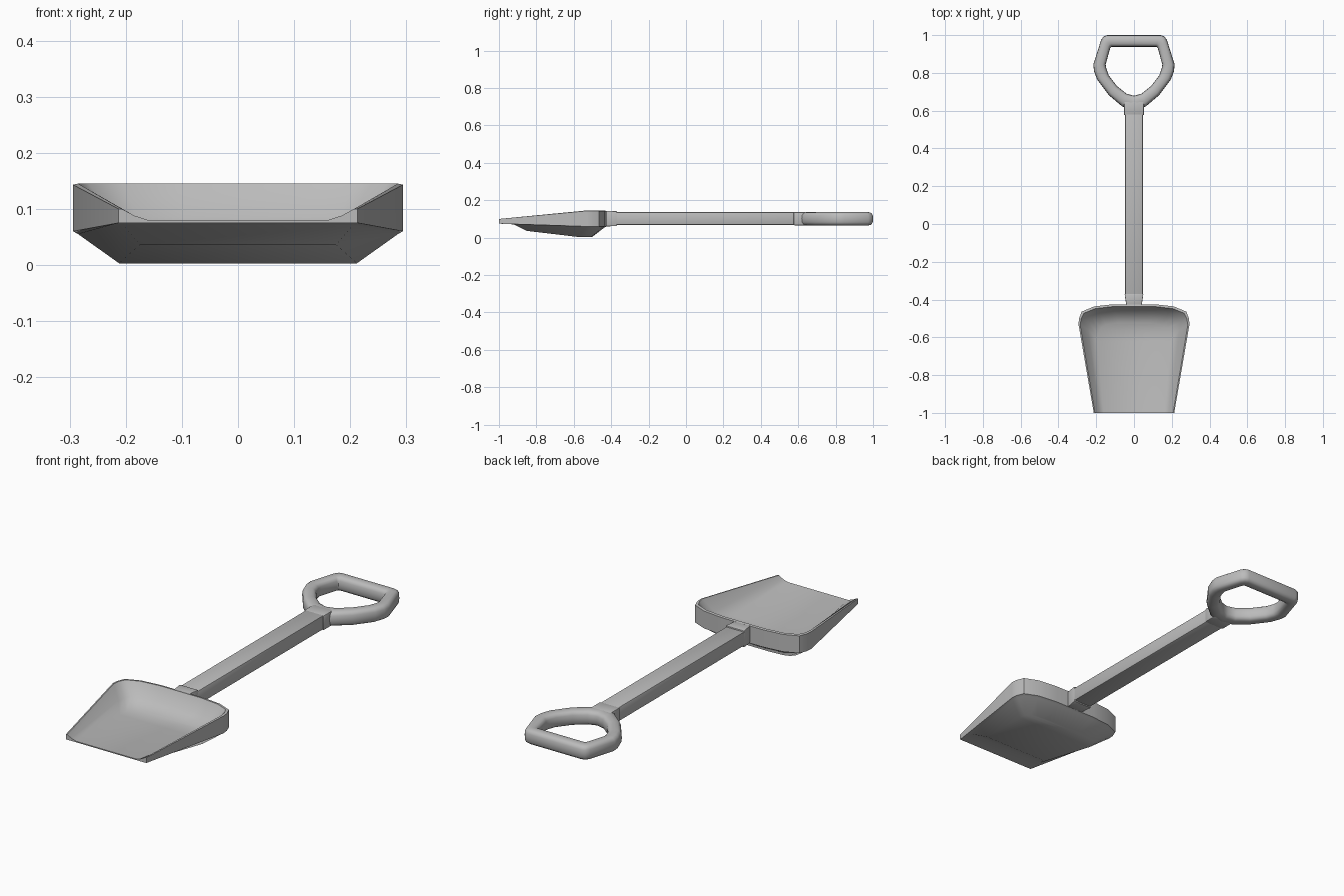
import bpy
import bmesh
import math

if "Cube" in bpy.data.objects:
    bpy.data.objects.remove(bpy.data.objects["Cube"], do_unlink=True)

grey = bpy.data.materials.new("plain grey")
grey.use_nodes = True
grey.diffuse_color = (0.5, 0.5, 0.5, 1)
grey.node_tree.nodes["Principled BSDF"].inputs["Base Color"].default_value = (0.5, 0.5, 0.5, 1)


def finish(name, bm, angle=35):
    bmesh.ops.recalc_face_normals(bm, faces=bm.faces)
    mesh = bpy.data.meshes.new(name)
    bm.to_mesh(mesh)
    bm.free()
    mesh.materials.append(grey)
    obj = bpy.data.objects.new(name, mesh)
    bpy.context.collection.objects.link(obj)
    bpy.ops.object.select_all(action="DESELECT")
    obj.select_set(True)
    bpy.context.view_layer.objects.active = obj
    bpy.ops.object.shade_smooth_by_angle(angle=math.radians(angle))
    return obj


def bar(name, y0, y1, start, end, bevel):
    """Square bar along y; start and end are (half width, bottom, top)."""
    bm = bmesh.new()
    ends = []
    for y, (w, low, high) in ((y0, start), (y1, end)):
        ends.append([bm.verts.new(p) for p in
                     ((-w, y, low), (w, y, low), (w, y, high), (-w, y, high))])
    a, b = ends
    bm.faces.new(a)
    bm.faces.new(b)
    for i in range(4):
        j = (i + 1) % 4
        bm.faces.new((a[i], a[j], b[j], b[i]))
    bmesh.ops.bevel(bm, geom=bm.edges[:], offset=bevel, segments=2,
                    profile=0.5, affect="EDGES")
    return finish(name, bm)


# Scoop: U-shaped rings running from the right front corner round the back
def u_ring(bm, half):
    right = [bm.verts.new(p) for p in half]
    left = [bm.verts.new((-x, y, z)) for x, y, z in half]
    return right + left[::-1]


def ladder(bm, ring):
    n = len(ring)
    for i in range(n // 2 - 1):
        bm.faces.new((ring[i], ring[i + 1], ring[n - 2 - i], ring[n - 1 - i]))


def wall(ring_xy, heights):
    return [(x, y, z) for (x, y), z in zip(ring_xy, heights)]


outline = [(0.213, -1), (0.294, -0.53), (0.291, -0.5), (0.277, -0.464),
           (0.21, -0.436), (0.11, -0.425)]
inner = [(0.207, -1), (0.285, -0.535), (0.28, -0.503), (0.266, -0.473),
         (0.205, -0.448), (0.11, -0.437)]
slope = [(0.185, -1), (0.242, -0.56), (0.238, -0.525), (0.222, -0.497),
         (0.18, -0.478), (0.1, -0.468)]
base = [(0.16, -1), (0.195, -0.62), (0.19, -0.58), (0.175, -0.55),
        (0.15, -0.532), (0.08, -0.525)]
lip = [(0.205, -0.92), (0.285, -0.535), (0.28, -0.505), (0.264, -0.472),
       (0.205, -0.446), (0.11, -0.435)]
keel = [(0.175, -0.85), (0.212, -0.57), (0.208, -0.54), (0.19, -0.518),
        (0.16, -0.508), (0.09, -0.503)]

bm = bmesh.new()
bottom = u_ring(bm, wall(keel, [0.036] + [0.003] * 5))
under = u_ring(bm, wall(lip, [0.071] + [0.055] * 5))
belt = u_ring(bm, wall(outline, [0.075] + [0.06] * 5))
rim = u_ring(bm, wall(outline, [0.1] + [0.143] * 5))
edge = u_ring(bm, wall(inner, [0.1] + [0.145] * 5))
middle = u_ring(bm, wall(slope, [0.088] + [0.085] * 5))
floor = u_ring(bm, wall(base, [0.08] + [0.053] * 5))
rings = [bottom, under, belt, rim, edge, middle, floor]
for a, b in zip(rings, rings[1:]):
    for i in range(len(a) - 1):
        bm.faces.new((a[i], a[i + 1], b[i + 1], b[i]))
for a, b in ((bottom, under), (under, belt)):
    bm.faces.new((a[-1], a[0], b[0], b[-1]))
ladder(bm, bottom)
ladder(bm, floor)
front = [belt, rim, edge, middle, floor]
bm.faces.new([r[0] for r in front] + [r[-1] for r in front[::-1]])
finish("scoop", bm, 42)

# Shaft and its two collars
bar("shaft", -0.38, 0.6, (0.048, 0.068, 0.136), (0.048, 0.068, 0.136), 0.006)
bar("scoop_collar", -0.435, -0.37, (0.04, 0.06, 0.143), (0.05, 0.062, 0.142), 0.004)
bar("grip_collar", 0.575, 0.65, (0.053, 0.066, 0.137), (0.053, 0.066, 0.137), 0.006)

# Grip: rounded section swept between an inner and an outer outline
outer_half = [(0, 1), (0.14, 1), (0.16, 0.994), (0.174, 0.975), (0.215, 0.845),
              (0.212, 0.81), (0.195, 0.765), (0.133, 0.682), (0.062, 0.622), (0, 0.6)]
inner_half = [(0, 0.938), (0.115, 0.938), (0.122, 0.937), (0.126, 0.93), (0.15, 0.845),
              (0.147, 0.825), (0.134, 0.787), (0.09, 0.73), (0.04, 0.69), (0, 0.679)]


def mirrored(half):
    return half + [(-x, y) for x, y in half[-2:0:-1]]


def rounded(value):
    return math.copysign(abs(value) ** 0.7, value)


bm = bmesh.new()
sides = 16
loops = []
for (ox, oy), (ix, iy) in zip(mirrored(outer_half), mirrored(inner_half)):
    loop = []
    for k in range(sides):
        turn = math.tau * k / sides
        t = 0.5 + 0.5 * rounded(math.cos(turn))
        z = 0.101 + 0.036 * rounded(math.sin(turn))
        loop.append(bm.verts.new((ix + (ox - ix) * t, iy + (oy - iy) * t, z)))
    loops.append(loop)
for a, b in zip(loops, loops[1:] + loops[:1]):
    for k in range(sides):
        m = (k + 1) % sides
        bm.faces.new((a[k], a[m], b[m], b[k]))
finish("grip", bm, 45)
